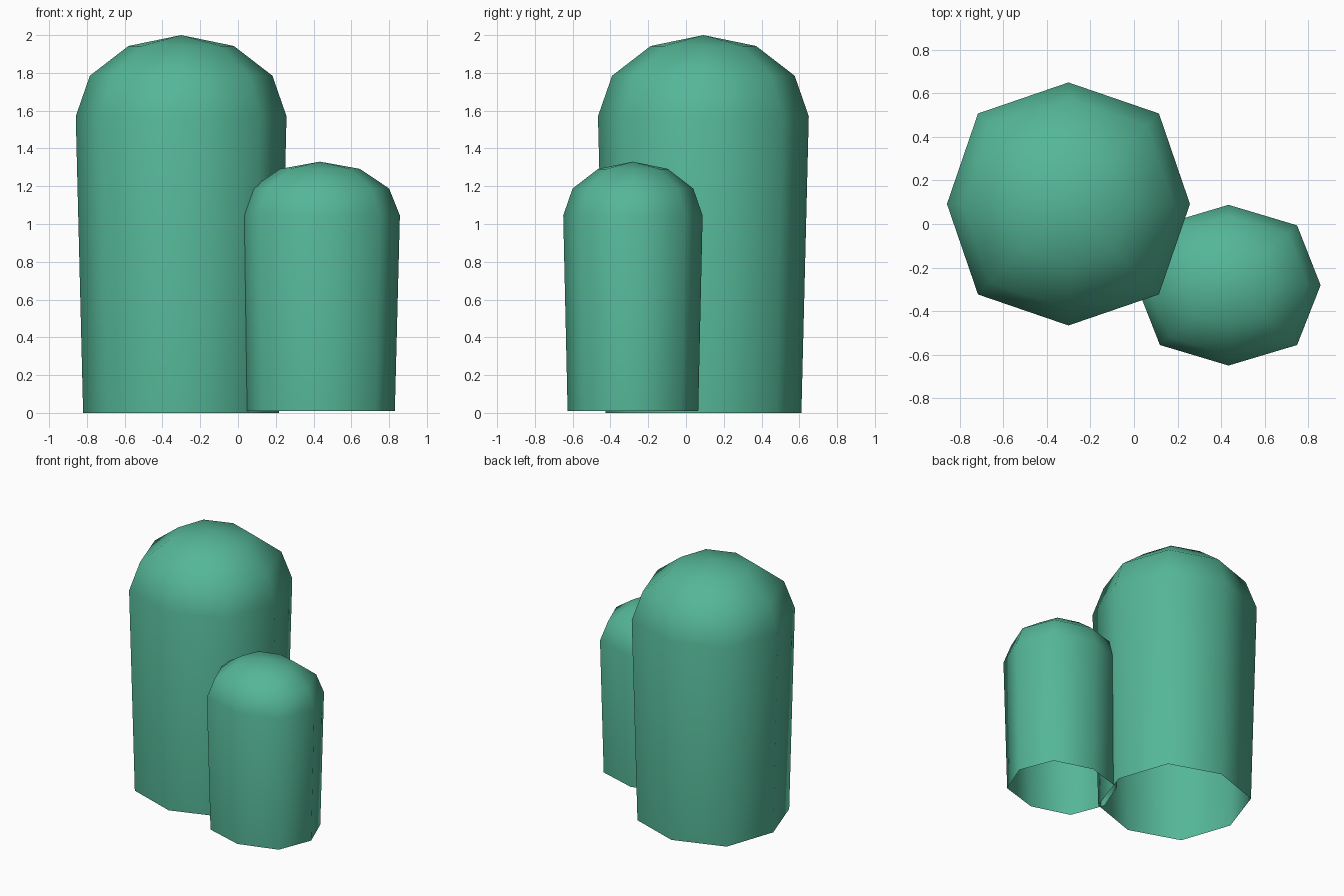
import bpy, bmesh
from math import sin, cos, radians, pi

if "Cube" in bpy.data.objects:
    bpy.data.objects.remove(bpy.data.objects["Cube"])

green = bpy.data.materials.new("green")
green.diffuse_color = (0.09, 0.47, 0.31, 1)
green.use_nodes = True
green.node_tree.nodes["Principled BSDF"].inputs["Base Color"].default_value = green.diffuse_color


def domed_column(name, centre, rim, foot, z_foot, z_rim, z_top):
    """Eight-sided open-bottomed column, flaring up to a squashed dome."""
    rx, ry = rim
    dome = z_top - z_rim
    # rings as (scale of rim radius, height), from foot to top
    rings = [(foot, z_foot)]
    rings += [(cos(radians(a)), z_rim + dome * sin(radians(a))) for a in (0, 30, 60)]

    bm = bmesh.new()
    loops = []
    for scale, z in rings:
        loop = []
        for i in range(8):
            # diagonal corners sit slightly further out
            s = scale * (1.053 if i % 2 else 1.0)
            a = i * pi / 4
            loop.append(bm.verts.new((rx * s * cos(a), ry * s * sin(a), z)))
        loops.append(loop)
    for low, high in zip(loops, loops[1:]):
        for i in range(8):
            j = (i + 1) % 8
            bm.faces.new((low[i], low[j], high[j], high[i]))
    apex = bm.verts.new((0, 0, z_top))
    for i in range(8):
        bm.faces.new((loops[-1][i], loops[-1][(i + 1) % 8], apex))
    for f in bm.faces:
        f.smooth = True

    mesh = bpy.data.meshes.new(name)
    bm.to_mesh(mesh)
    bm.free()
    mesh.materials.append(green)
    obj = bpy.data.objects.new(name, mesh)
    obj.location = (*centre, 0)
    bpy.context.collection.objects.link(obj)
    return obj


# Tall column at the back left, short one at the front right
domed_column("tall_column", (-0.301, 0.092), (0.558, 0.558), 0.93, 0.0, 1.57, 2.0)
domed_column("short_column", (0.434, -0.281), (0.423, 0.369), 0.937, 0.01, 1.045, 1.33)
